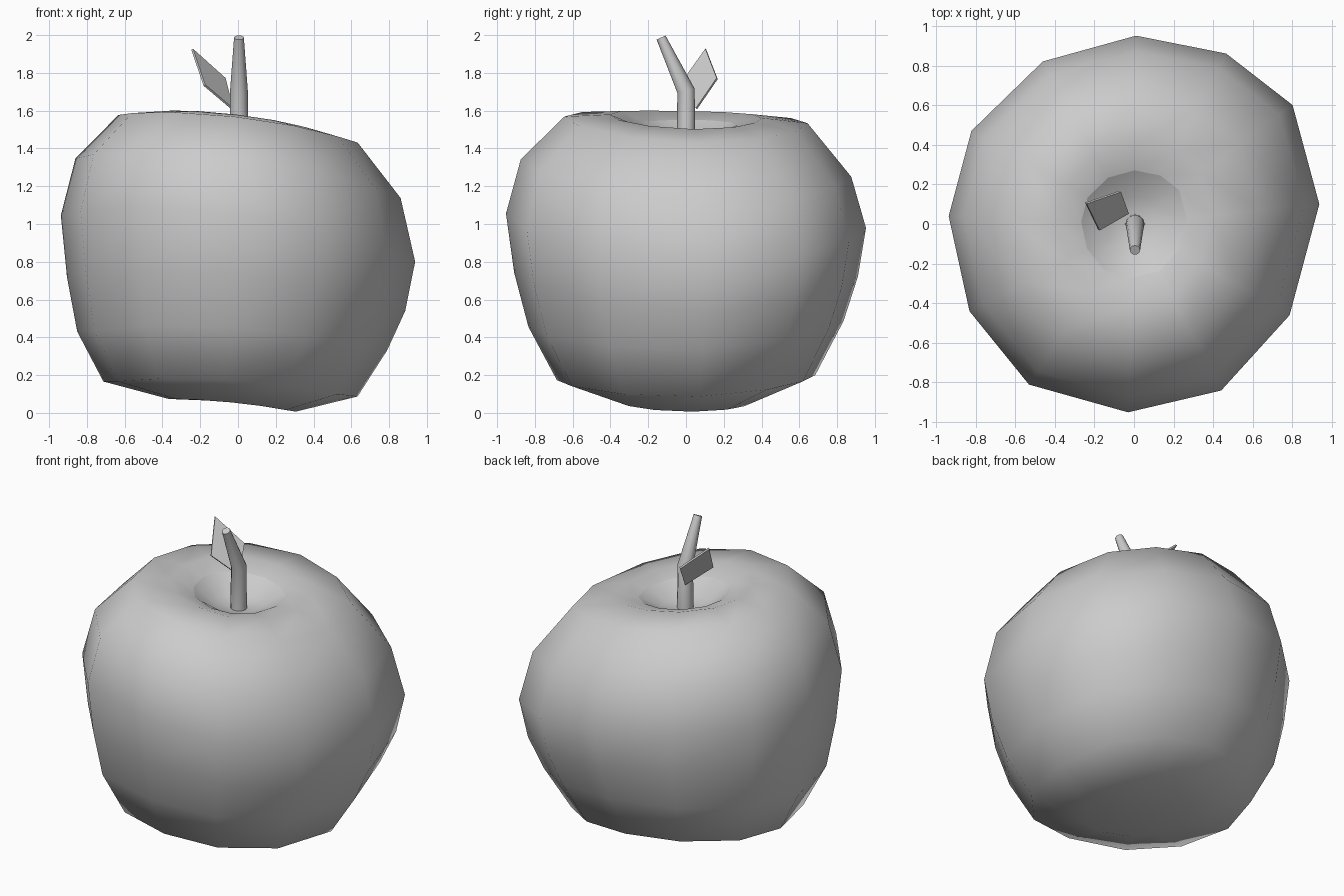
import bpy, math

if "Cube" in bpy.data.objects:
    bpy.data.objects.remove(bpy.data.objects["Cube"])


def make_object(name, verts, faces, angle=None):
    mesh = bpy.data.meshes.new(name)
    mesh.from_pydata(verts, [], faces)
    mesh.update()
    ob = bpy.data.objects.new(name, mesh)
    bpy.context.collection.objects.link(ob)
    if angle is not None:
        bpy.ops.object.select_all(action='DESELECT')
        ob.select_set(True)
        bpy.context.view_layer.objects.active = ob
        bpy.ops.object.shade_smooth_by_angle(angle=math.radians(angle))
    return ob


def bridge(rings, sides):
    """Quads between consecutive rings of equal vertex count."""
    return [(r * sides + i, r * sides + (i + 1) % sides,
             (r + 1) * sides + (i + 1) % sides, (r + 1) * sides + i)
            for r in range(rings - 1) for i in range(sides)]


# Apple body: slightly irregular 12-sided outline, stacked in tilted rings
outline = [(0.935, 0.10), (0.80, 0.60), (0.465, 0.86), (0.01, 0.95),
           (-0.46, 0.82), (-0.82, 0.47), (-0.935, 0.04), (-0.83, -0.44),
           (-0.53, -0.81), (-0.03, -0.95), (0.44, -0.84), (0.785, -0.46)]
# radius, x offset, height, slope along x, slope along y, rise at both y ends
rings = [(0.34, -0.03, 0.04, -0.10, 0.00, 0.015),
         (0.68, -0.04, 0.125, -0.06, 0.02, 0.06),
         (0.83, -0.03, 0.38, -0.06, 0.02, 0.09),
         (0.905, -0.01, 0.63, -0.10, -0.01, 0.10),
         (0.948, 0.00, 0.925, -0.13, -0.037, 0.09),
         (0.87, 0.00, 1.245, -0.12, -0.05, 0.05),
         (0.64, 0.00, 1.505, -0.115, -0.025, 0.045),
         (0.40, 0.00, 1.55, -0.12, -0.02, 0.02),
         (0.27, 0.00, 1.525, -0.10, 0.00, 0.00)]


def ring_verts(r, cx, z, tx, ty, rise):
    k = r / 0.945
    return [(ox * k + cx, oy * k, z + tx * ox * k + ty * oy * k
             + rise * (oy / 0.945) ** 2) for ox, oy in outline]


n = len(outline)
verts = [v for ring in rings for v in ring_verts(*ring)]
faces = bridge(len(rings), n)
faces += [((i + 1) % n, i, len(verts)) for i in range(n)]
verts.append((-0.02, 0, 0.06))
make_object("apple_body", verts, faces, 180)

# Hollow around the stem, with a crisp rim
verts = ring_verts(*rings[-1]) + ring_verts(0.14, 0, 1.445, -0.05, 0, 0)
faces = bridge(2, n) + [(n + i, n + (i + 1) % n, 2 * n) for i in range(n)]
verts.append((0, 0, 1.42))
make_object("stem_hollow", verts, faces, 180)

# Stem: tapered tube with a forward bend; (y, z, radius, lean)
sides = 12
stem = [(0.0, 1.41, 0.05, 0.0), (0.0, 1.705, 0.047, 0.25),
        (-0.132, 1.987, 0.026, 0.45)]
verts = []
for y, z, r, lean in stem:
    for i in range(sides):
        a = math.tau * i / sides
        verts.append((r * math.cos(a) + 0.005,
                      y + r * math.sin(a) * math.cos(lean),
                      z + r * math.sin(a) * math.sin(lean)))
faces = bridge(len(stem), sides)
faces += [tuple(reversed(range(sides))), tuple(range(2 * sides, 3 * sides))]
make_object("stem", verts, faces, 40)

# Leaf: thin diamond plate
leaf = make_object("leaf", [(-0.03, 0.055, 1.61), (-0.07, 0.165, 1.77),
                            (-0.243, 0.105, 1.925), (-0.178, -0.03, 1.735)],
                   [(0, 1, 2, 3)])
plate = leaf.modifiers.new("thickness", 'SOLIDIFY')
plate.thickness = 0.012
plate.offset = 0
